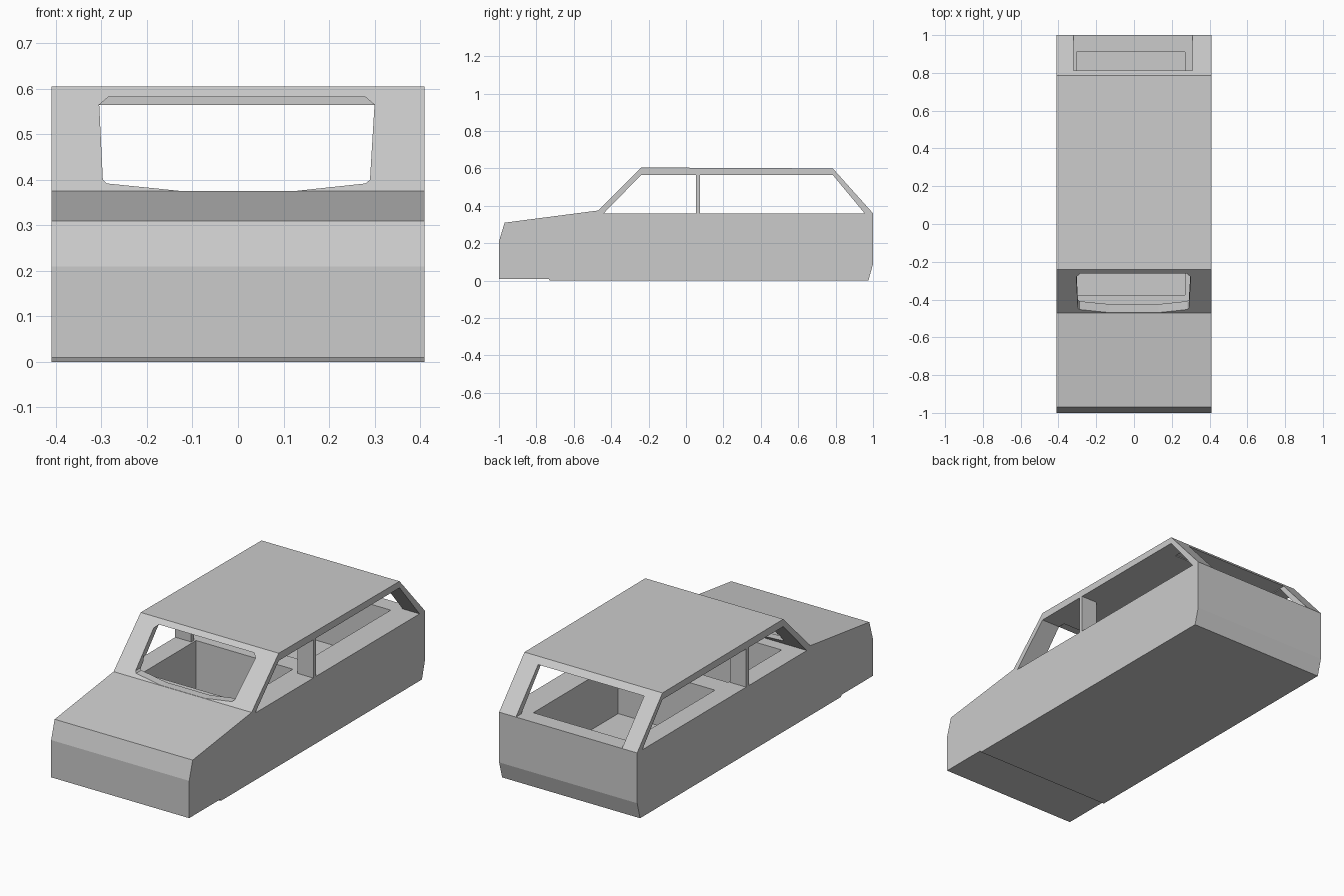
import bpy, bmesh

if "Cube" in bpy.data.objects:
    bpy.data.objects.remove(bpy.data.objects["Cube"])


def prism(name, pts, axis, lo, hi):
    """Extrude a closed outline along x (pts are y,z) or along y (pts are x,z)."""
    place = (lambda p, d: (d, p[0], p[1])) if axis == 'x' else (lambda p, d: (p[0], d, p[1]))
    bm = bmesh.new()
    face = bm.faces.new([bm.verts.new(place(p, lo)) for p in pts])
    ext = bmesh.ops.extrude_face_region(bm, geom=[face])
    moved = [g for g in ext['geom'] if isinstance(g, bmesh.types.BMVert)]
    shift = (hi - lo, 0, 0) if axis == 'x' else (0, hi - lo, 0)
    bmesh.ops.translate(bm, verts=moved, vec=shift)
    bmesh.ops.recalc_face_normals(bm, faces=bm.faces)
    mesh = bpy.data.meshes.new(name)
    bm.to_mesh(mesh)
    bm.free()
    ob = bpy.data.objects.new(name, mesh)
    bpy.context.collection.objects.link(ob)
    return ob


def box(name, x, y, z):
    return prism(name, [(y[0], z[0]), (y[1], z[0]), (y[1], z[1]), (y[0], z[1])], 'x', *x)


def cut(target, cutter):
    cutter.hide_render = True
    mod = target.modifiers.new(cutter.name, 'BOOLEAN')
    mod.operation = 'DIFFERENCE'
    mod.solver = 'EXACT'
    mod.object = cutter
    bpy.context.view_layer.objects.active = target
    bpy.ops.object.modifier_apply(modifier=mod.name)
    bpy.data.objects.remove(cutter, do_unlink=True)


# Car shell from its side profile
W = 0.41
body = prism('car_body', [
    (-1.0, 0.01), (-1.0, 0.21), (-0.97, 0.31), (-0.47, 0.375),
    (-0.24, 0.605), (0.785, 0.60), (1.0, 0.36), (1.0, 0.09),
    (0.975, 0.0), (-0.73, 0.0), (-0.735, 0.01)], 'x', -W, W)

# Cabin space, open through both side windows
cut(body, prism('cabin_cutter', [
    (-0.44, 0.36), (-0.24, 0.565), (0.785, 0.565), (0.955, 0.36)], 'x', -0.6, 0.6))

# Windscreen opening with clipped corners and a dipped lower edge
cut(body, prism('windscreen_cutter', [
    (-0.305, 0.565), (-0.285, 0.582), (0.28, 0.582), (0.30, 0.565),
    (0.29, 0.40), (0.28, 0.392), (0.13, 0.376), (-0.13, 0.376),
    (-0.288, 0.392), (-0.297, 0.40)], 'y', -0.7, -0.2))

# Rear window opening, flush with the sill
cut(body, box('rear_window_cutter', (-0.32, 0.31), (0.70, 1.1), (0.36, 0.57)))

# Front and rear footwells sunk into the lower body
for name, y in (('front_well_cutter', (-0.375, 0.08)), ('rear_well_cutter', (0.19, 0.91))):
    cut(body, box(name, (-0.305, 0.27), y, (0.08, 0.45)))

# Middle door pillars
for side, x in (('left', (-W, -0.315)), ('right', (0.315, W))):
    box(side + '_door_pillar', x, (0.053, 0.075), (0.36, 0.566))
